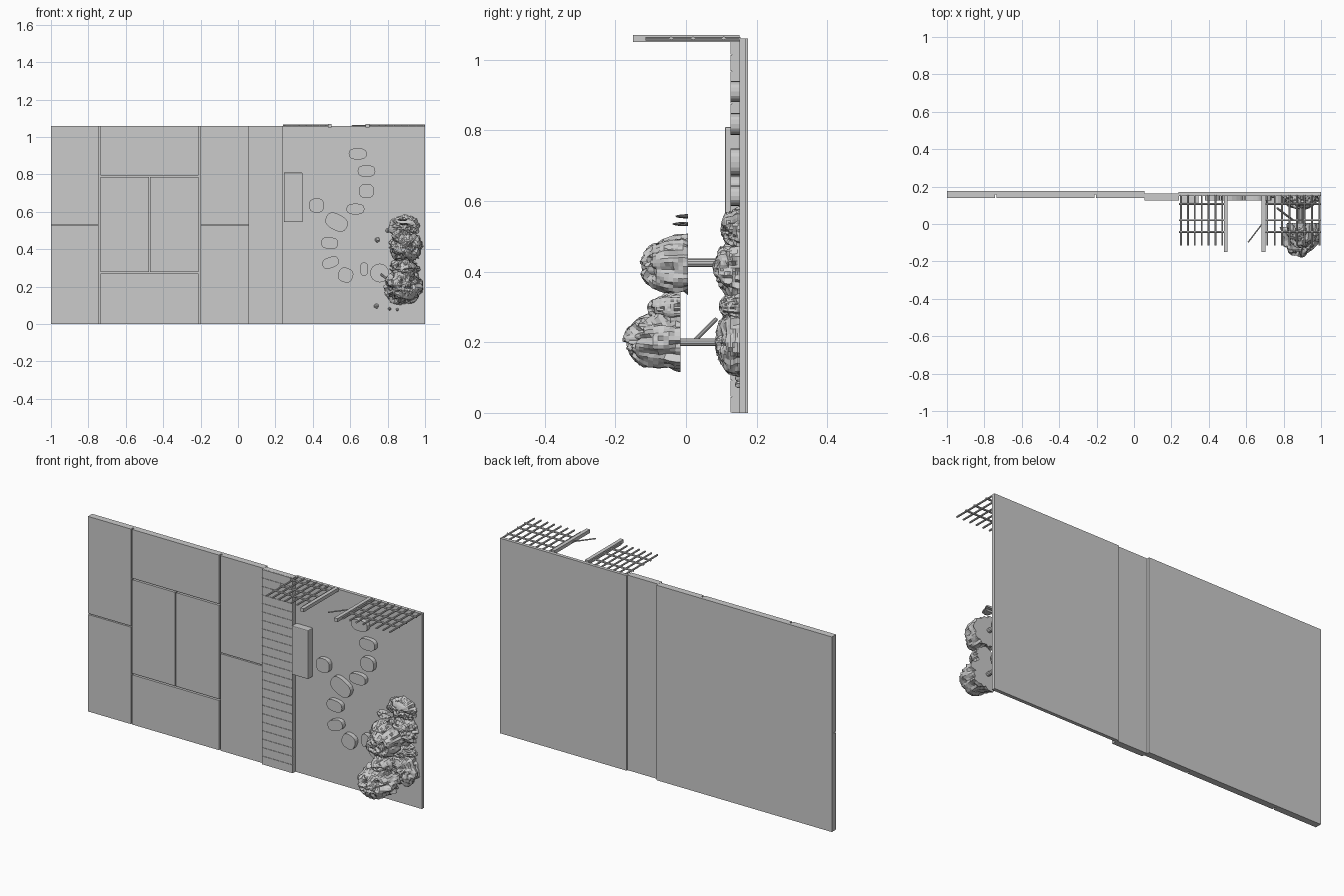
import bpy, bmesh, math, random
from mathutils import Vector, noise

if "Cube" in bpy.data.objects:
    bpy.data.objects.remove(bpy.data.objects["Cube"])

random.seed(4)


def mesh_object(name, bm):
    bmesh.ops.recalc_face_normals(bm, faces=bm.faces)
    me = bpy.data.meshes.new(name)
    bm.to_mesh(me)
    bm.free()
    ob = bpy.data.objects.new(name, me)
    bpy.context.collection.objects.link(ob)
    return ob


def box(name, x0, x1, y0, y1, z0, z1, bevel=0):
    bm = bmesh.new()
    bmesh.ops.create_cube(bm, size=1)
    for v in bm.verts:
        v.co = (x0 + (v.co.x + .5) * (x1 - x0), y0 + (v.co.y + .5) * (y1 - y0),
                z0 + (v.co.z + .5) * (z1 - z0))
    ob = mesh_object(name, bm)
    if bevel:
        m = ob.modifiers.new("bevel", 'BEVEL')
        m.width, m.segments = bevel, 2
    return ob


def rod(name, a, b, r, sides=10):
    a, b = Vector(a), Vector(b)
    bm = bmesh.new()
    bmesh.ops.create_cone(bm, cap_ends=True, segments=sides, radius1=r, radius2=r, depth=(b - a).length)
    q = (b - a).to_track_quat('Z', 'Y')
    for v in bm.verts:
        v.co = q @ v.co + (a + b) / 2
    return mesh_object(name, bm)


def slab_stone(name, x, z, rx, rz, rot, y0, y1, power=2.6, sides=20):
    """Rounded flat stone: superellipse outline extruded along y."""
    c, s = math.cos(math.radians(rot)), math.sin(math.radians(rot))
    bm = bmesh.new()
    ring = []
    for i in range(sides):
        t = math.tau * i / sides
        u = rx * math.copysign(abs(math.cos(t)) ** (2 / power), math.cos(t))
        w = rz * math.copysign(abs(math.sin(t)) ** (2 / power), math.sin(t))
        ring.append(bm.verts.new((x + c * u - s * w, y1, z + s * u + c * w)))
    f = bm.faces.new(ring)
    top = bmesh.ops.extrude_face_region(bm, geom=[f])['geom']
    for v in top:
        if isinstance(v, bmesh.types.BMVert):
            v.co.y = y0
    return mesh_object(name, bm)


def foliage(name, x, y, z, rx, rz, h, seed, rings=16, seg=44):
    """Craggy half dome growing toward -y, flat on its base."""
    bm = bmesh.new()
    rows = []
    for j in range(rings):
        p = math.pi / 2 * j / rings
        row = []
        for i in range(seg):
            a = math.tau * i / seg
            d = Vector((math.cos(a) * math.cos(p), math.sin(p) * .7, math.sin(a) * math.cos(p)))
            n = noise.noise(d * 2.3 + Vector((seed * 7.3, 1, 2)))
            ridge = 1 - abs(noise.noise(d * 4 + Vector((seed, 5, 9)))) * 2
            k = .83 + .22 * n + .16 * ridge
            row.append(bm.verts.new((x + rx * d.x * k,
                                     y - h * math.sin(p) * min(1, k + .05),
                                     z + rz * d.z * k)))
        rows.append(row)
    for r0, r1 in zip(rows, rows[1:]):
        for i in range(seg):
            j = (i + 1) % seg
            bm.faces.new((r0[i], r0[j], r1[j], r1[i]))
    bm.faces.new(rows[0])
    bm.faces.new(rows[-1])
    return mesh_object(name, bm)


# Tatami room: base floor and eight mats
box("room_floor", -1, .055, .158, .176, 0, 1.06)
mats = [(-1, -.742, 0, .527), (-1, -.742, .533, 1.06),
        (-.734, -.212, 0, .27), (-.734, -.476, .278, .787),
        (-.47, -.212, .278, .787), (-.734, -.212, .795, 1.06),
        (-.204, .055, 0, .527), (-.204, .055, .533, 1.06)]
for x0, x1, z0, z1 in mats:
    box("tatami_mat", x0, x1, .14, .158, z0, z1)

# Veranda with planks
box("veranda_base", .056, .24, .130, .162, 0, 1.06)
N = 23
for i in range(N):
    box("veranda_plank", .056, .24, .126, .131, 1.06 * i / N + .0007, 1.06 * (i + 1) / N - .0007)

# Garden ground, step stone and stepping stones
box("garden_ground", .238, 1, .151, .17, 0, 1.06)
box("step_stone", .245, .345, .11, .152, .545, .81, .004)
stones = [(.64, .91, .048, .03, 0), (.687, .818, .047, .031, 0), (.687, .711, .04, .038, 0),
          (.628, .615, .048, .029, 0), (.527, .545, .062, .043, -28), (.42, .634, .04, .038, 0),
          (.49, .433, .046, .031, -5), (.495, .329, .046, .029, 20), (.575, .262, .04, .039, -20),
          (.674, .294, .022, .035, 0)]
for x, z, rx, rz, rot in stones:
    slab_stone("stepping_stone", x, z, rx, rz, rot, .126, .152)

# Water basin and bamboo spout
slab_stone("water_basin", .757, .273, .05, .05, 0, .105, .152, 2, 24)
rod("water_spout", (.765, .085, .265), (.85, .02, .2), .006)

# Thin stream strip following a smooth curve
cu = bpy.data.curves.new("stream", 'CURVE')
cu.dimensions = '3D'
path = [(.885, .99), (.93, .86), (.915, .74), (.81, .58), (.765, .45), (.755, .32)]
sp = cu.splines.new('BEZIER')
sp.bezier_points.add(len(path) - 1)
for p, (x, z) in zip(sp.bezier_points, path):
    p.co = (x, -z, 0)
    p.handle_left_type = p.handle_right_type = 'AUTO'
cu.extrude = .0
cu.resolution_u = 8
tmp = bpy.data.objects.new("stream_path", cu)
pts = [Vector(v.co) for v in tmp.to_mesh().vertices]
tmp.to_mesh_clear()
bpy.data.objects.remove(tmp)
bm = bmesh.new()
prev = None
for i, p in enumerate(pts):
    t = (pts[min(i + 1, len(pts) - 1)] - pts[max(i - 1, 0)]).normalized()
    n = Vector((-t.y, t.x, 0)) * .013
    cur = [bm.verts.new((q.x, .1502, -q.y)) for q in (p - n, p + n)]
    if prev:
        bm.faces.new((prev[0], prev[1], cur[1], cur[0]))
    prev = cur
mesh_object("stream", bm)

# Bamboo fence along the garden edge, with gate posts and a brace
for x0, x1 in ((.24, .48), (.70, 1.0)):
    n = round((x1 - x0) / .042)
    for i in range(n + 1):
        x = x0 + .012 + (x1 - x0 - .02) * i / n
        rod("fence_pole", (x, -.115, 1.06), (x, .155, 1.06), .0048, 8)
    for y in (.107, .02, -.042):
        rod("fence_rail", (x0, y, 1.061), (x1, y, 1.061), .005, 8)
for x in (.49, .693):
    box("gate_post", x - .01, x + .01, -.15, .152, 1.051, 1.07)
rod("gate_brace", (.61, -.098, 1.06), (.685, .0, 1.06), .0035, 8)

# Trees: trunks and craggy crowns
rod("tree_trunk_low", (.885, .152, .2), (.885, -.05, .2), .011)
rod("tree_trunk_high", (.895, .152, .425), (.895, -.05, .425), .012)
crowns = [(.885, -.016, .205, .108, .09, .165, 1), (.9, -.016, .295, .06, .05, .095, 2),
          (.9, .005, .415, .088, .085, .142, 3), (.88, .005, .46, .06, .048, .1, 4),
          (.89, .005, .535, .03, .006, .045, 5), (.88, .005, .557, .03, .006, .035, 6)]
for c in crowns:
    foliage("tree_crown", *c)

# Shrubs at ground level, with a few small tufts
shrubs = [(.885, .153, .2, .105, .105, .072, 11), (.89, .153, .3, .085, .05, .06, 12),
          (.895, .153, .41, .09, .085, .078, 13), (.89, .153, .52, .085, .065, .055, 14)]
for s in shrubs:
    foliage("shrub", *s)
for x, z, r in ((.745, .45, .014), (.74, .097, .014), (.81, .082, .009), (.852, .078, .008), (.8, .5, .012)):
    foliage("grass_tuft", x, .152, z, r, r, .014, x * 30, 5, 12)
